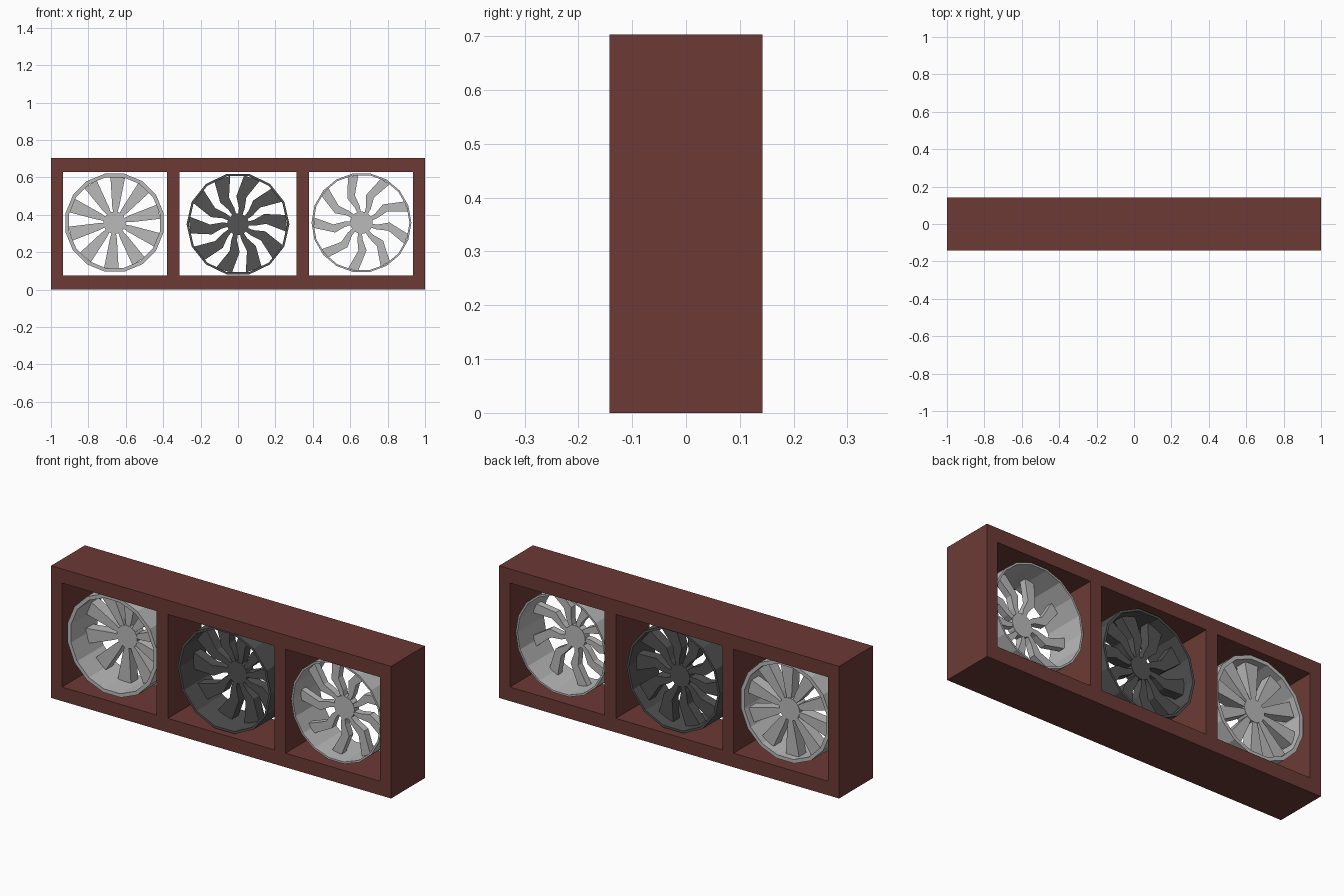
import bpy, bmesh, math

if "Cube" in bpy.data.objects:
    bpy.data.objects.remove(bpy.data.objects["Cube"])

def material(name, rgb):
    m = bpy.data.materials.new(name)
    m.diffuse_color = (*rgb, 1)
    m.use_nodes = True
    m.node_tree.nodes["Principled BSDF"].inputs["Base Color"].default_value = m.diffuse_color
    return m

BROWN = material("brown_red", (0.15, 0.042, 0.036))
LIGHT = material("light_grey", (0.49, 0.49, 0.49))
DARK = material("dark_grey", (0.085, 0.085, 0.085))

def finish(bm, name, mat):
    bmesh.ops.recalc_face_normals(bm, faces=bm.faces)
    me = bpy.data.meshes.new(name)
    bm.to_mesh(me)
    bm.free()
    me.materials.append(mat)
    ob = bpy.data.objects.new(name, me)
    bpy.context.collection.objects.link(ob)
    return ob

def extrude_y(bm, faces, depth):
    geo = bmesh.ops.extrude_face_region(bm, geom=faces, use_keep_orig=True)["geom"]
    for v in geo:
        if isinstance(v, bmesh.types.BMVert):
            v.co.y += depth

# Frame: grid of cells with three square openings, given depth
bm = bmesh.new()
xs = [-1, -0.936, -0.38, -0.313, 0.313, 0.38, 0.936, 1]
zs = [0, 0.075, 0.628, 0.703]
grid = [[bm.verts.new((x, -0.142, z)) for z in zs] for x in xs]
faces = []
for i in range(7):
    for j in range(3):
        if j == 1 and i in (1, 3, 5):
            continue
        faces.append(bm.faces.new((grid[i][j], grid[i + 1][j],
                                   grid[i + 1][j + 1], grid[i][j + 1])))
extrude_y(bm, faces, 0.284)
finish(bm, "frame", BROWN)

def polar(cx, cz, r, deg):
    a = math.radians(deg)
    return cx + r * math.cos(a), cz + r * math.sin(a)

def prism(bm, pts, y0, y1):
    f = bm.faces.new([bm.verts.new((x, y0, z)) for x, z in pts])
    extrude_y(bm, [f], y1 - y0)

def barrel(name, cx, cz, r, wall, sides, y0, y1, mat):
    bm = bmesh.new()
    loops = []
    for rad, y in ((r, y0), (r, y1), (r - wall, y1), (r - wall, y0)):
        ring = []
        for k in range(sides):
            x, z = polar(cx, cz, rad, 90 + 360 * (k + 0.5) / sides)
            ring.append(bm.verts.new((x, y, z)))
        loops.append(ring)
    for a in range(4):
        p, q = loops[a], loops[(a + 1) % 4]
        for k in range(sides):
            n = (k + 1) % sides
            bm.faces.new((p[k], p[n], q[n], q[k]))
    finish(bm, name, mat)

def fan(side, cx, cz, r, wall, sides, hub_r, y0, y1, count, start, profile, mat):
    barrel(side + "_barrel", cx, cz, r, wall, sides, -0.115, 0.107, mat)
    # Hub
    bm = bmesh.new()
    prism(bm, [polar(cx, cz, hub_r, 360 * k / 20) for k in range(20)], y0, y1)
    finish(bm, side + "_hub", mat)
    # Blades: profile rows are (radius, centre angle, half width)
    bm = bmesh.new()
    for k in range(count):
        a = start + 360 * k / count
        lo, hi = [], []
        for rad, off, half in profile:
            w = math.degrees(half / rad)
            lo.append(polar(cx, cz, rad, a + off - w))
            hi.append(polar(cx, cz, rad, a + off + w))
        prism(bm, lo + hi[::-1], y0 + 0.002, y1 - 0.002)
    finish(bm, side + "_blades", mat)

# Left: straight flared spokes
fan("left", -0.66, 0.358, 0.267, 0.02, 16, 0.06, 0.01, 0.074, 10, 14,
    [(0.05, 0, 0.010), (0.09, 0, 0.019), (0.246, 0, 0.039)], LIGHT)
# Middle: wide bent blades
fan("middle", 0, 0.35, 0.275, 0.012, 14, 0.058, -0.007, 0.05, 10, 3,
    [(0.05, 0, 0.010), (0.09, 2, 0.016), (0.15, 8, 0.027), (0.262, -2, 0.045)], DARK)
# Right: slim bent blades
fan("right", 0.66, 0.358, 0.267, 0.01, 18, 0.06, -0.05, -0.01, 9, 22,
    [(0.05, 0, 0.009), (0.09, 3, 0.014), (0.15, 10, 0.022), (0.256, -2, 0.028)], LIGHT)
